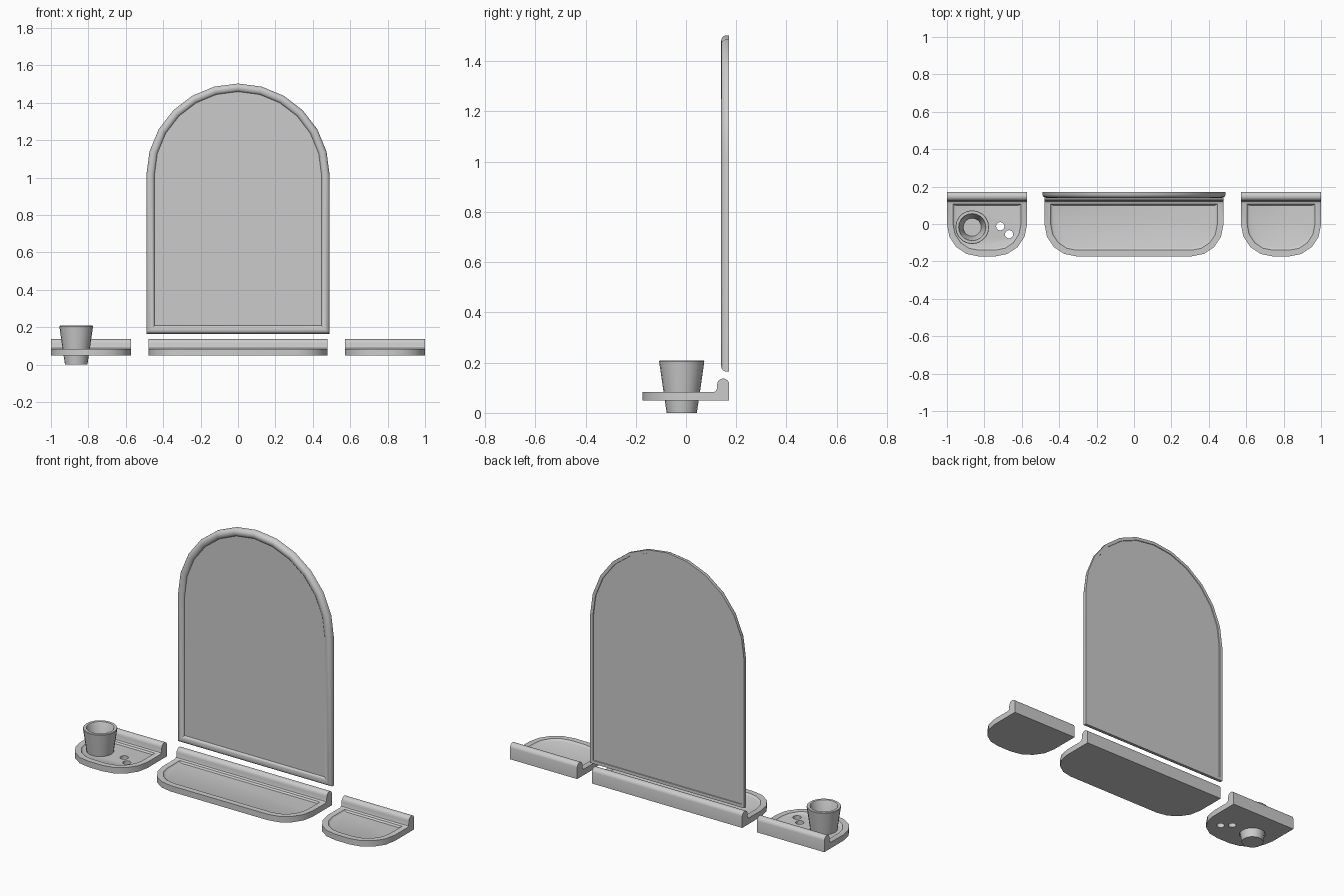
import bpy, math
from math import cos, sin, pi

if "Cube" in bpy.data.objects:
    bpy.data.objects.remove(bpy.data.objects["Cube"])


def loft(name, rings, loop=False, angle=35):
    """Skin a stack of closed rings; cap the ends, or join last ring to first."""
    n, m = len(rings[0]), len(rings)
    verts = [p for r in rings for p in r]
    faces = []
    for i in range(m if loop else m - 1):
        a, b = i * n, ((i + 1) % m) * n
        faces += [(a + j, a + (j + 1) % n, b + (j + 1) % n, b + j) for j in range(n)]
    if not loop:
        faces += [tuple(range(n))[::-1], tuple(range((m - 1) * n, m * n))]
    mesh = bpy.data.meshes.new(name)
    mesh.from_pydata(verts, [], faces)
    obj = bpy.data.objects.new(name, mesh)
    bpy.context.collection.objects.link(obj)
    activate(obj)
    bpy.ops.object.mode_set(mode='EDIT')
    bpy.ops.mesh.select_all(action='SELECT')
    bpy.ops.mesh.normals_make_consistent(inside=False)
    bpy.ops.object.mode_set(mode='OBJECT')
    smooth(obj, angle)
    return obj


def activate(obj):
    bpy.ops.object.select_all(action='DESELECT')
    obj.select_set(True)
    bpy.context.view_layer.objects.active = obj


def smooth(obj, angle=35):
    activate(obj)
    bpy.ops.object.shade_smooth_by_angle(angle=math.radians(angle))


def boolean(obj, cutter, op):
    activate(obj)
    mod = obj.modifiers.new("cut", 'BOOLEAN')
    mod.operation, mod.object, mod.solver = op, cutter, 'EXACT'
    bpy.ops.object.modifier_apply(modifier=mod.name)
    bpy.data.objects.remove(cutter, do_unlink=True)


def circle(cx, cy, z, r, n=20):
    return [(cx + r * cos(2 * pi * i / n), cy + r * sin(2 * pi * i / n), z) for i in range(n)]


# Mirror: arched outline inset by d, at depth y
def arch(d, y):
    w = 0.49 - d
    pts = [(-w, y, 0.165 + d), (w, y, 0.165 + d)]
    return pts + [(w * cos(pi * i / 12), y, 1.013 + w * sin(pi * i / 12)) for i in range(13)]


FRAME = [(0, 0.172), (0, 0.157), (0.005, 0.147), (0.014, 0.141), (0.023, 0.14),
         (0.033, 0.142), (0.041, 0.148), (0.045, 0.158), (0.045, 0.165),
         (0.02, 0.165), (0.018, 0.172)]
loft("mirror_frame", [arch(d, y) for d, y in FRAME], loop=True)
loft("mirror_glass", [arch(0.03, 0.154), arch(0.018, 0.168)])


# Shelves: L-shaped side profile trimmed to a rounded plan, with a shallow tray
def plan(cx, hw, d, z, back):
    r, front = 0.17 - d, -0.173
    pts = []
    for s, start in ((-1, pi), (1, 1.5 * pi)):
        for i in range(5):
            a = start + i * pi / 8
            pts.append((cx + s * (hw - 0.17) + r * cos(a), front + 0.17 + r * sin(a), z))
    return pts + [(cx + hw - d, back, z), (cx - hw + d, back, z)]


SIDE = [(-0.3, 0.049), (0.172, 0.049), (0.172, 0.115)]
SIDE += [(0.148 + 0.024 * cos(pi * i / 8), 0.113 + 0.024 * sin(pi * i / 8)) for i in range(1, 9)]
SIDE += [(0.123, 0.097), (0.12, 0.088), (0.111, 0.083), (-0.3, 0.083)]


def shelf(name, cx, hw, holes=()):
    body = loft(name, [[(x, y, z) for y, z in SIDE] for x in (cx - hw - 0.1, cx + hw + 0.1)])
    boolean(body, loft("plan_cutter", [plan(cx, hw, 0, z, 0.3) for z in (-0.1, 0.3)]), 'INTERSECT')
    tray = [plan(cx, hw, 0.046, 0.074, 0.1), plan(cx, hw, 0.036, 0.078, 0.104),
            plan(cx, hw, 0.032, 0.084, 0.108)]
    boolean(body, loft("tray_cutter", tray), 'DIFFERENCE')
    for x, y, r in holes:
        boolean(body, loft("hole_cutter", [circle(x, y, z, r) for z in (0, 0.12)]), 'DIFFERENCE')
    smooth(body)


CUP = (-0.865, -0.017)
shelf("left_shelf", -0.786, 0.214, [(*CUP, 0.072), (-0.715, -0.012, 0.022), (-0.668, -0.055, 0.022)])
shelf("centre_shelf", 0, 0.478)
shelf("right_shelf", 0.786, 0.214)

# Tapered cup sitting through the left shelf
PROFILE = [(0.06, 0), (0.0725, 0.083), (0.09, 0.205), (0.088, 0.208), (0.073, 0.208),
           (0.07, 0.204), (0.048, 0.02)]
loft("cup", [circle(*CUP, z, r) for r, z in PROFILE])
